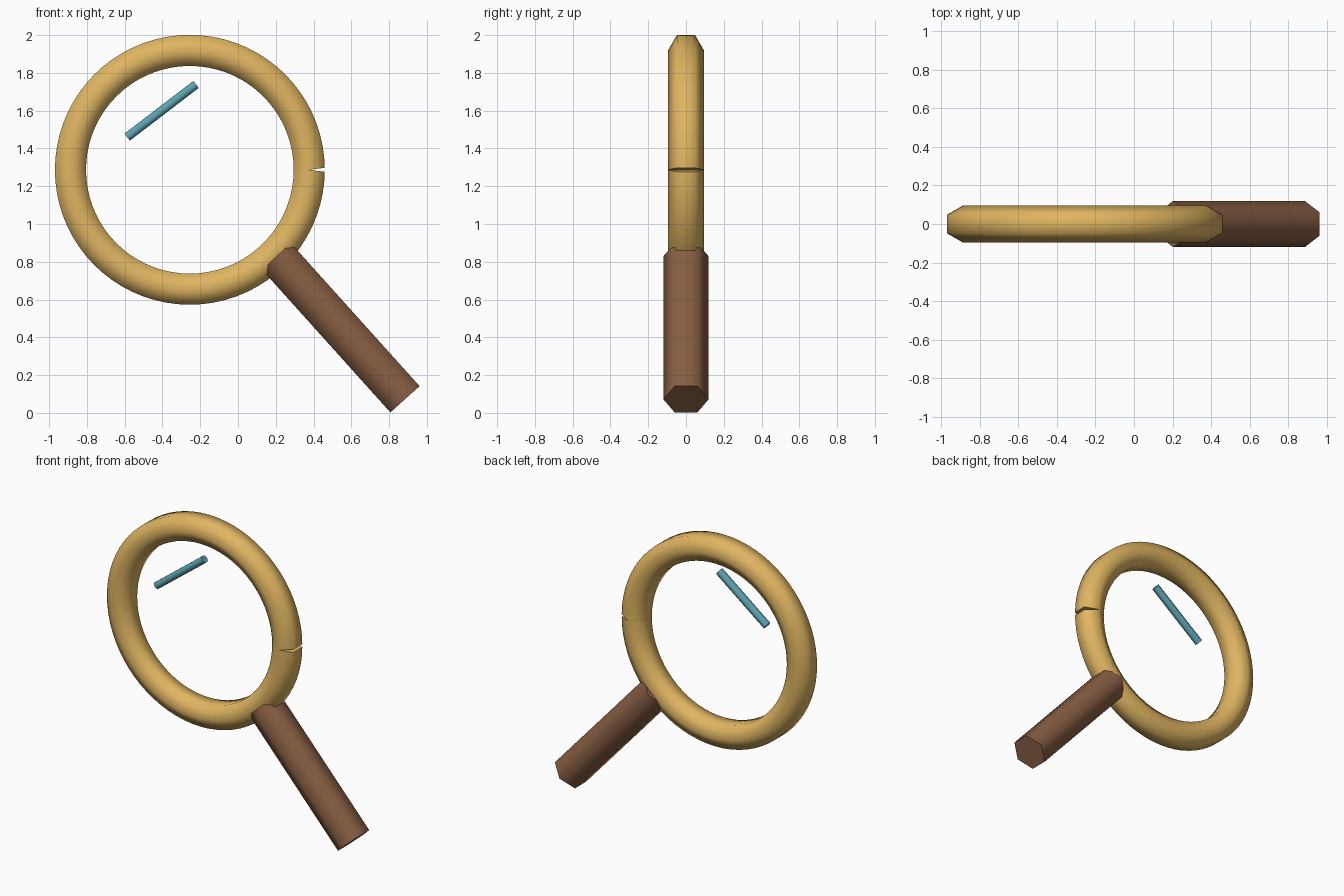
import bpy, bmesh, math
from mathutils import Vector

if "Cube" in bpy.data.objects:
    bpy.data.objects.remove(bpy.data.objects["Cube"])


def material(name, rgb):
    mat = bpy.data.materials.new(name)
    mat.diffuse_color = (*rgb, 1.0)
    mat.use_nodes = True
    mat.node_tree.nodes["Principled BSDF"].inputs["Base Color"].default_value = mat.diffuse_color
    return mat


GOLD = material("warm gold", (0.74, 0.46, 0.12))
BROWN = material("wood brown", (0.25, 0.115, 0.057))
TEAL = material("glint teal", (0.11, 0.36, 0.44))


def sweep(name, frames, radius, mat):
    """Skin a six-sided tube through (centre, side vector) frames, capped at both ends."""
    bm = bmesh.new()
    rings = []
    for centre, side in frames:
        ring = []
        for k in range(6):
            a = math.tau * k / 6
            offset = side * math.sin(a) + Vector((0, math.cos(a), 0))
            ring.append(bm.verts.new(centre + offset * radius))
        rings.append(ring)
    for lo, hi in zip(rings, rings[1:]):
        for k in range(6):
            j = (k + 1) % 6
            bm.faces.new((lo[k], lo[j], hi[j], hi[k]))
    bm.faces.new(rings[0])
    bm.faces.new(rings[-1])
    bmesh.ops.recalc_face_normals(bm, faces=bm.faces)
    mesh = bpy.data.meshes.new(name)
    bm.to_mesh(mesh)
    bm.free()
    mesh.materials.append(mat)
    obj = bpy.data.objects.new(name, mesh)
    bpy.context.collection.objects.link(obj)
    # Round the sides, keep the end caps crisp
    bpy.ops.object.select_all(action='DESELECT')
    obj.select_set(True)
    bpy.context.view_layer.objects.active = obj
    bpy.ops.object.shade_smooth_by_angle(angle=math.radians(70))
    return obj


def rod(name, start, end, radius, mat):
    start, end = Vector(start), Vector(end)
    axis = (end - start).normalized()
    side = Vector((-axis.z, 0, axis.x))
    return sweep(name, [(start, side), (end, side)], radius, mat)


# Lens rim: open loop whose two tilted ends leave a small outer notch
SEGMENTS = 72
centre = Vector((-0.255, 0, 1.287))
frames = []
for i in range(SEGMENTS + 1):
    a = math.tau * i / SEGMENTS
    point = centre + 0.632 * Vector((math.cos(a), 0, math.sin(a)))
    tilt = 0.13 if i == 0 else -0.13 if i == SEGMENTS else 0
    frames.append((point, Vector((math.cos(a - tilt), 0, math.sin(a - tilt)))))
# Tilt opens the seam outward: swap so the outer edges move apart
frames[0] = (frames[0][0], Vector((math.cos(0.13), 0, math.sin(0.13))))
frames[-1] = (frames[-1][0], Vector((math.cos(0.13), 0, -math.sin(0.13))))
sweep("lens_rim", frames, 0.095, GOLD)

# Handle running from the rim down to the ground
rod("handle", (0.884, 0, 0.072), (0.203, 0, 0.829), 0.12, BROWN)

# Small glint bar inside the rim
rod("glint", (-0.587, -0.047, 1.46), (-0.222, -0.047, 1.739), 0.027, TEAL)
